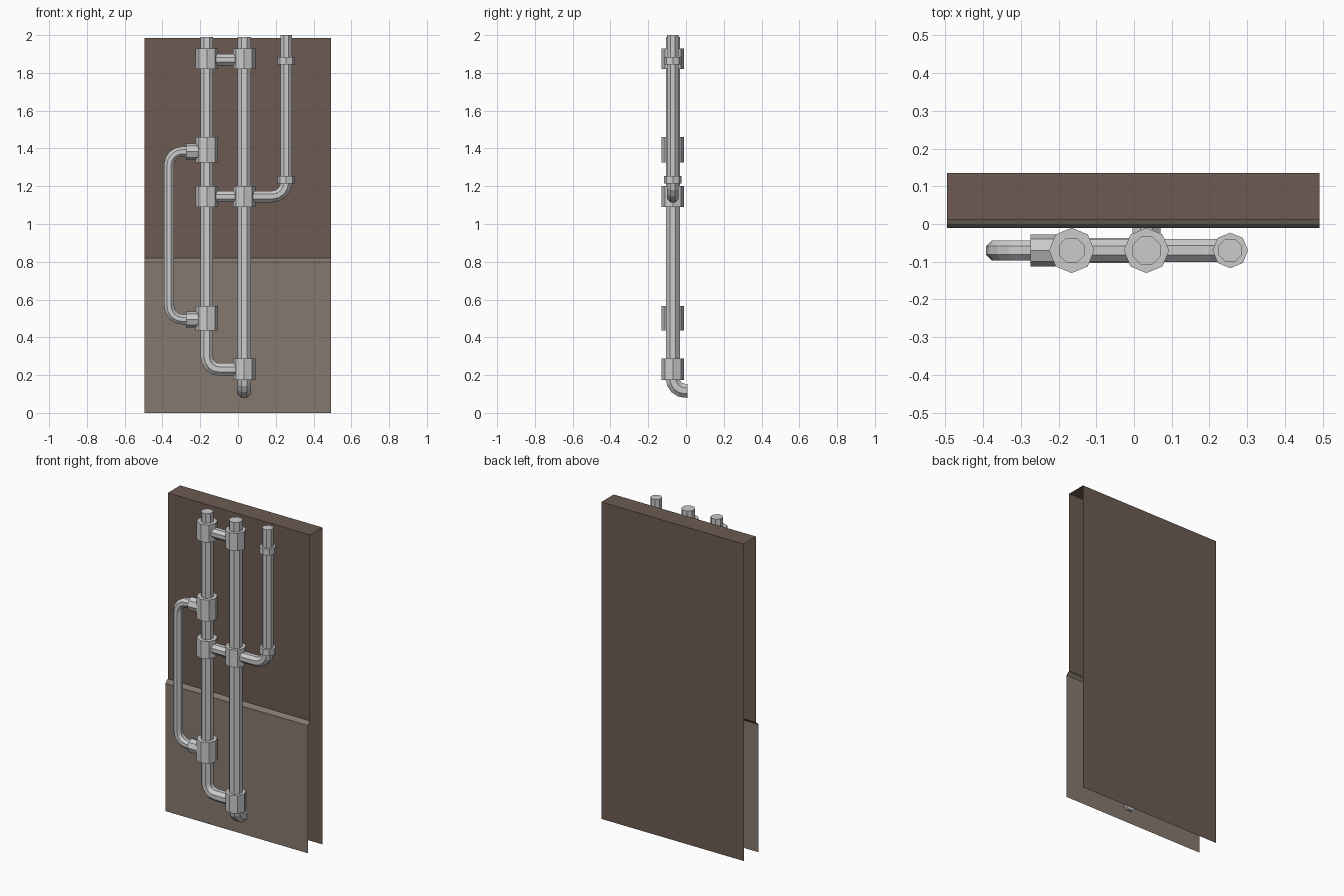
import bpy, bmesh, math
from mathutils import Vector

if "Cube" in bpy.data.objects:
    bpy.data.objects.remove(bpy.data.objects["Cube"])

Y = -0.07                       # depth of all pipe axes
XL, XM, XR, XB = -0.165, 0.033, 0.255, -0.365


def finish(name, bm):
    mesh = bpy.data.meshes.new(name)
    bm.to_mesh(mesh)
    bm.free()
    ob = bpy.data.objects.new(name, mesh)
    bpy.context.collection.objects.link(ob)
    return ob


def material(name, rgb):
    m = bpy.data.materials.new(name)
    m.diffuse_color = (*rgb, 1)
    m.use_nodes = True
    m.node_tree.nodes["Principled BSDF"].inputs["Base Color"].default_value = m.diffuse_color
    return m


def rounded(points, bend, steps=4):
    """Replace every inner corner of a path by an arc."""
    pts = [Vector(p) for p in points]
    out = [pts[0]]
    for a, b, c in zip(pts, pts[1:], pts[2:]):
        u, v = (a - b).normalized(), (c - b).normalized()
        centre = b + (u + v) * bend
        for i in range(steps + 1):
            t = i / steps * math.pi / 2
            out.append(centre - v * bend * math.cos(t) - u * bend * math.sin(t))
    return out + [pts[-1]]


def tube(name, points, r, normal=(0, 1, 0), bend=0.07, turn=0.5, caps=True):
    """Octagonal tube along a flat path; turn=0.5 puts flats on the axes."""
    path = rounded(points, bend)
    n = Vector(normal)
    bm = bmesh.new()
    rings = []
    for i, p in enumerate(path):
        d = (path[min(i + 1, len(path) - 1)] - path[max(i - 1, 0)]).normalized()
        if i == 0 or i == len(path) - 1:
            q = path[1] - path[0] if i == 0 else path[-1] - path[-2]
            d = q.normalized()
        elif (path[i] - path[i - 1]).length > 1.5 * bend * 0.4:
            d = (path[i] - path[i - 1]).normalized()
        elif (path[i + 1] - path[i]).length > 1.5 * bend * 0.4:
            d = (path[i + 1] - path[i]).normalized()
        s = d.cross(n)
        angles = [(k + turn) * math.pi / 4 for k in range(8)]
        rings.append([bm.verts.new(p + (s * math.cos(a) + n * math.sin(a)) * r)
                      for a in angles])
    for a, b in zip(rings, rings[1:]):
        for k in range(8):
            j = (k + 1) % 8
            bm.faces.new((a[k], a[j], b[j], b[k]))
    if caps:
        bm.faces.new(rings[0])
        bm.faces.new(rings[-1][::-1])
    bmesh.ops.recalc_face_normals(bm, faces=bm.faces)
    return finish(name, bm)


# Wall: one open-sided strip, with a protruding lower panel
profile = [(0.135, 0), (0.135, 1.985), (0.012, 1.985), (0.012, 0.82),
           (0.0, 0.813), (-0.01, 0.80), (-0.01, 0)]
bm = bmesh.new()
rows = [[bm.verts.new((x, y, z)) for x in (-0.495, 0.492)] for y, z in profile]
for i, (a, b) in enumerate(zip(rows, rows[1:])):
    f = bm.faces.new((a[1], a[0], b[0], b[1]))
    f.normal_update()
    f.material_index = int(i >= 3)
if bm.faces[:][0].normal.y < 0:
    bmesh.ops.reverse_faces(bm, faces=bm.faces)
wall = finish("wall", bm)
wall.data.materials.append(material("wall_dark", (0.15, 0.105, 0.085)))
wall.data.materials.append(material("wall_light", (0.235, 0.19, 0.155)))

# Vertical pipes with their elbows
tube("left_pipe", [(XL, Y, 1.99), (XL, Y, 0.23), (XM, Y, 0.23)], 0.036, bend=0.065)
tube("main_pipe", [(XM, Y, 1.99), (XM, Y, 0.117), (XM, 0.007, 0.117)], 0.040,
     normal=(1, 0, 0), bend=0.065)
tube("right_pipe", [(XR, Y, 2.0), (XR, Y, 1.145), (XM, Y, 1.145)], 0.033, bend=0.075)
tube("bypass_pipe", [(XL, Y, 1.383), (XB, Y, 1.383), (XB, Y, 0.495), (XL, Y, 0.495)],
     0.029, bend=0.07)

# Cross links between left and main pipes
for z in (1.87, 1.145):
    tube("cross_link", [(XL, Y, z), (XM, Y, z)], 0.032)

# Collars: axis x, bottom, top, radius
for x, z0, z1, r in [(XL, 1.82, 1.93, 0.06), (XM, 1.82, 1.93, 0.06),
                     (XL, 1.325, 1.46, 0.06), (XL, 0.435, 0.567, 0.06),
                     (XL, 1.09, 1.20, 0.06), (XM, 1.09, 1.20, 0.06),
                     (XM, 0.175, 0.287, 0.06),
                     (XR, 1.845, 1.885, 0.047), (XR, 1.215, 1.255, 0.047)]:
    tube("collar", [(x, Y, z0), (x, Y, z1)], r, turn=0)
for z in (1.383, 0.495):
    tube("bypass_collar", [(-0.274, Y, z), (XL - 0.02, Y, z)], 0.042, turn=0)
